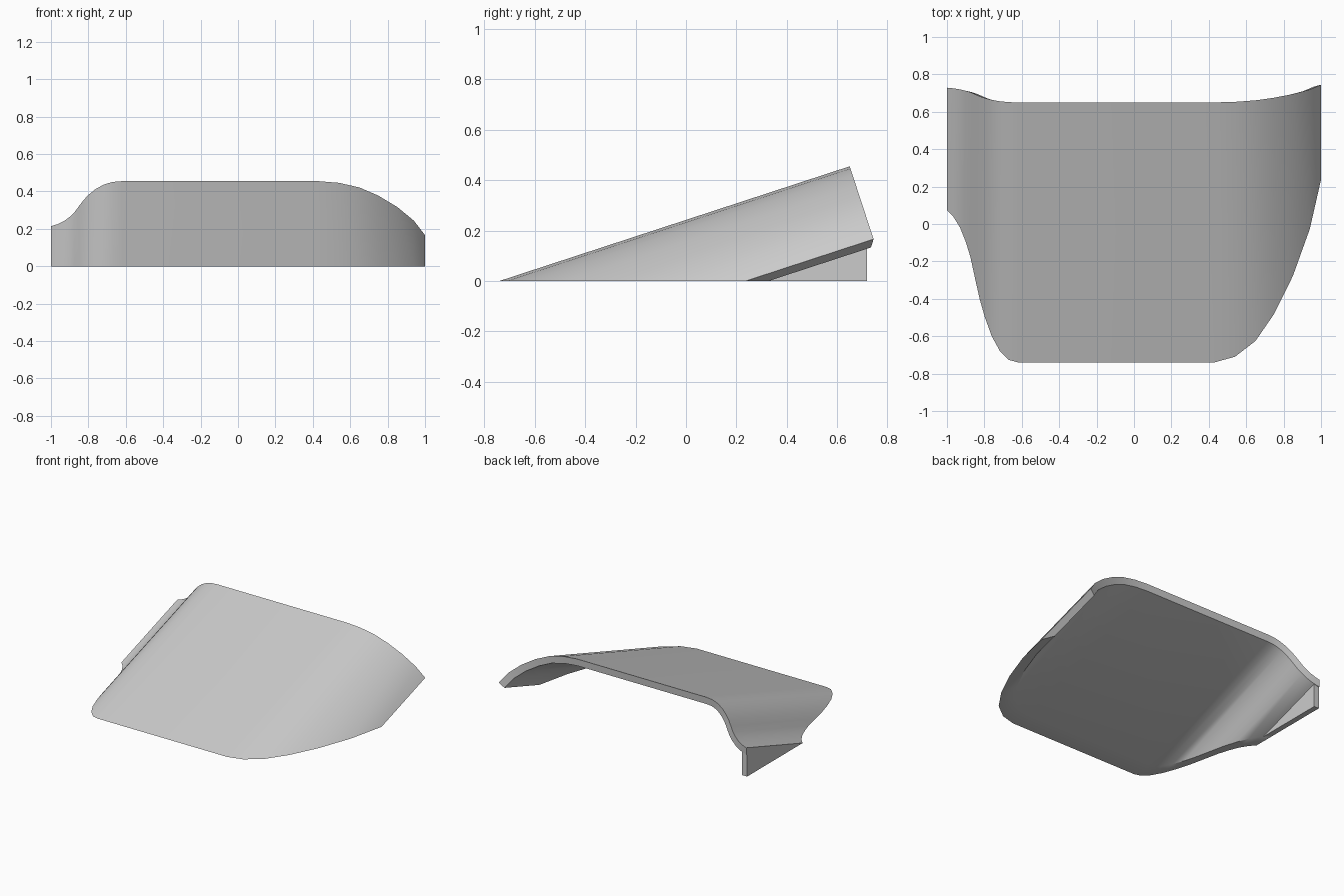
import bpy
import bmesh
import math
from mathutils import Vector

cube = bpy.data.objects.get("Cube")
if cube:
    bpy.data.objects.remove(cube, do_unlink=True)

TOP, BACK = 0.455, 0.65            # height and depth of the raised rear edge
THICK, UNDERCUT = 0.048, 0.02
TILT = math.atan2(TOP, 1.39)
RISE, RUN = math.sin(TILT), math.cos(TILT)
SLOPE = Vector((0, RUN, RISE))

grey = bpy.data.materials.new("plain grey")
grey.use_nodes = True
colour = (0.6, 0.6, 0.6, 1)
grey.diffuse_color = colour
grey.node_tree.nodes["Principled BSDF"].inputs["Base Color"].default_value = colour


def finish(name, bm):
    bmesh.ops.recalc_face_normals(bm, faces=bm.faces[:])
    mesh = bpy.data.meshes.new(name)
    bm.to_mesh(mesh)
    bm.free()
    mesh.materials.append(grey)
    obj = bpy.data.objects.new(name, mesh)
    bpy.context.collection.objects.link(obj)
    bpy.ops.object.select_all(action='DESELECT')
    obj.select_set(True)
    bpy.context.view_layer.objects.active = obj
    bpy.ops.object.shade_smooth_by_angle(angle=math.radians(35))
    return obj


# Cross-section of the cover: flared lip, shoulder, flat top, drooping side
section = [(-1, .214), (-.965, .225), (-.93, .242), (-.9, .264), (-.875, .288),
           (-.85, .322), (-.825, .355), (-.797, .384), (-.76, .414), (-.717, .437),
           (-.67, .451), (-.62, TOP), (.43, TOP), (.54, .446), (.65, .421),
           (.75, .378), (.85, .318), (.94, .244), (1, .166)]
outer = [Vector((x, (z - TOP) / RUN)) for x, z in section]


# Inner cross-section, offset by the wall thickness
inner = []
for i, p in enumerate(outer):
    before = (p - outer[i - 1]).normalized() if i else Vector((1, 0))
    after = (outer[i + 1] - p).normalized() if i + 1 < len(outer) else before
    if i == 0:
        after = before
    along = (before + after).normalized()
    inner.append(p + Vector((along.y, -along.x)) * THICK)


def rail(p, shift):
    """Rear point of a section point and its run down the slope to the ground."""
    rear = Vector((p.x, BACK - RISE * p.y, TOP + RUN * p.y)) - SLOPE * shift
    return rear, rear - SLOPE * (rear.z / RISE)


# Sloping cover shell
bm = bmesh.new()
rings = []
for o, n in zip(outer, inner):
    (o_rear, o_front), (n_rear, n_front) = rail(o, 0), rail(n, UNDERCUT)
    rings.append([bm.verts.new(v) for v in (o_rear, o_front, n_front, n_rear)])
for a, b in zip(rings, rings[1:]):
    for k in range(4):
        m = (k + 1) % 4
        bm.faces.new((a[k], a[m], b[m], b[k]))
bm.faces.new(rings[0])
bm.faces.new(rings[-1][::-1])
finish("sloping_cover", bm)

# Upright triangular side plate under the flared lip
bm = bmesh.new()
tip, heel = 0.072, 0.719
outline = [(tip, 0), (heel, 0), (heel, (heel - tip) * RISE / RUN)]
face = bm.faces.new([bm.verts.new((-1, y, z)) for y, z in outline])
extruded = bmesh.ops.extrude_face_region(bm, geom=[face])
moved = [v for v in extruded["geom"] if isinstance(v, bmesh.types.BMVert)]
bmesh.ops.translate(bm, verts=moved, vec=(0.04, 0, 0))
finish("side_plate", bm)
